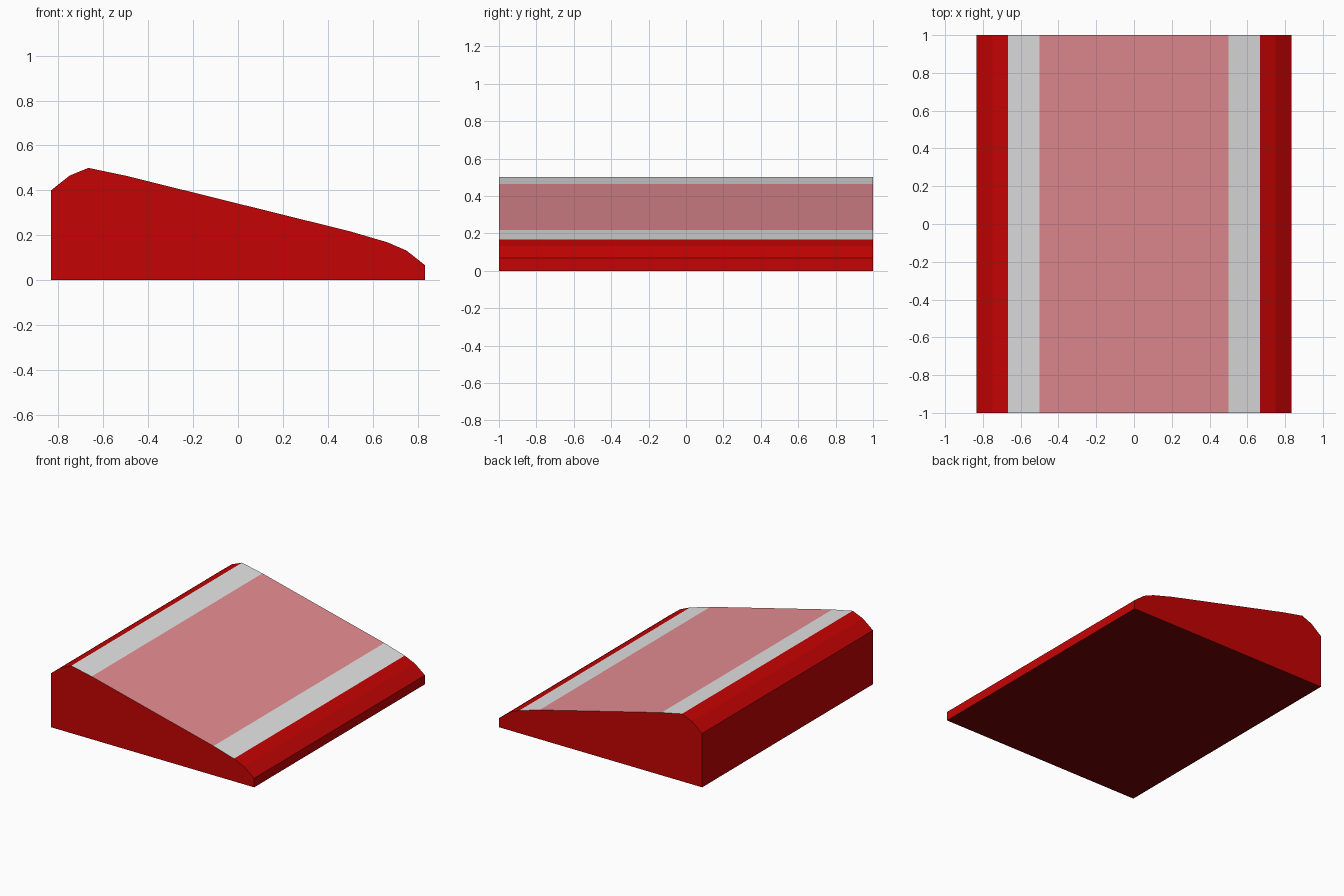
import bpy, bmesh

if "Cube" in bpy.data.objects:
    bpy.data.objects.remove(bpy.data.objects["Cube"])

def material(name, rgb):
    m = bpy.data.materials.new(name)
    m.diffuse_color = (*rgb, 1)
    m.use_nodes = True
    m.node_tree.nodes["Principled BSDF"].inputs["Base Color"].default_value = m.diffuse_color
    return m

RED, GREY, PINK, DARK = 0, 1, 2, 3
materials = [material("red", (0.56, 0.001, 0.001)),
             material("light_grey", (0.77, 0.77, 0.77)),
             material("dusty_pink", (0.79, 0.27, 0.29)),
             material("dark_red", (0.17, 0.001, 0.001))]

# Wedge side profile (x, z)
profile = [(-0.833, 0), (0.833, 0), (0.833, 0.067), (0.75, 0.132), (0.667, 0.168),
           (0.5, 0.217), (-0.5, 0.465), (-0.667, 0.5), (-0.75, 0.466), (-0.833, 0.4)]

# Extrude the profile along y
bm = bmesh.new()
side = bm.faces.new([bm.verts.new((x, -1, z)) for x, z in profile])
ext = bmesh.ops.extrude_face_region(bm, geom=[side])
bmesh.ops.translate(bm, vec=(0, 2, 0),
                    verts=[v for v in ext["geom"] if isinstance(v, bmesh.types.BMVert)])
bmesh.ops.recalc_face_normals(bm, faces=bm.faces)
bm.normal_update()

# Colour by direction: dark underside, pink centre, grey bands, red elsewhere
for f in bm.faces:
    x = abs(f.calc_center_median().x)
    if f.normal.z < -0.5:
        f.material_index = DARK
    elif f.normal.z > 0.5 and x < 0.66:
        f.material_index = PINK if x < 0.4 else GREY

mesh = bpy.data.meshes.new("sloped_wedge")
bm.to_mesh(mesh)
bm.free()
for m in materials:
    mesh.materials.append(m)
wedge = bpy.data.objects.new("sloped_wedge", mesh)
bpy.context.collection.objects.link(wedge)
